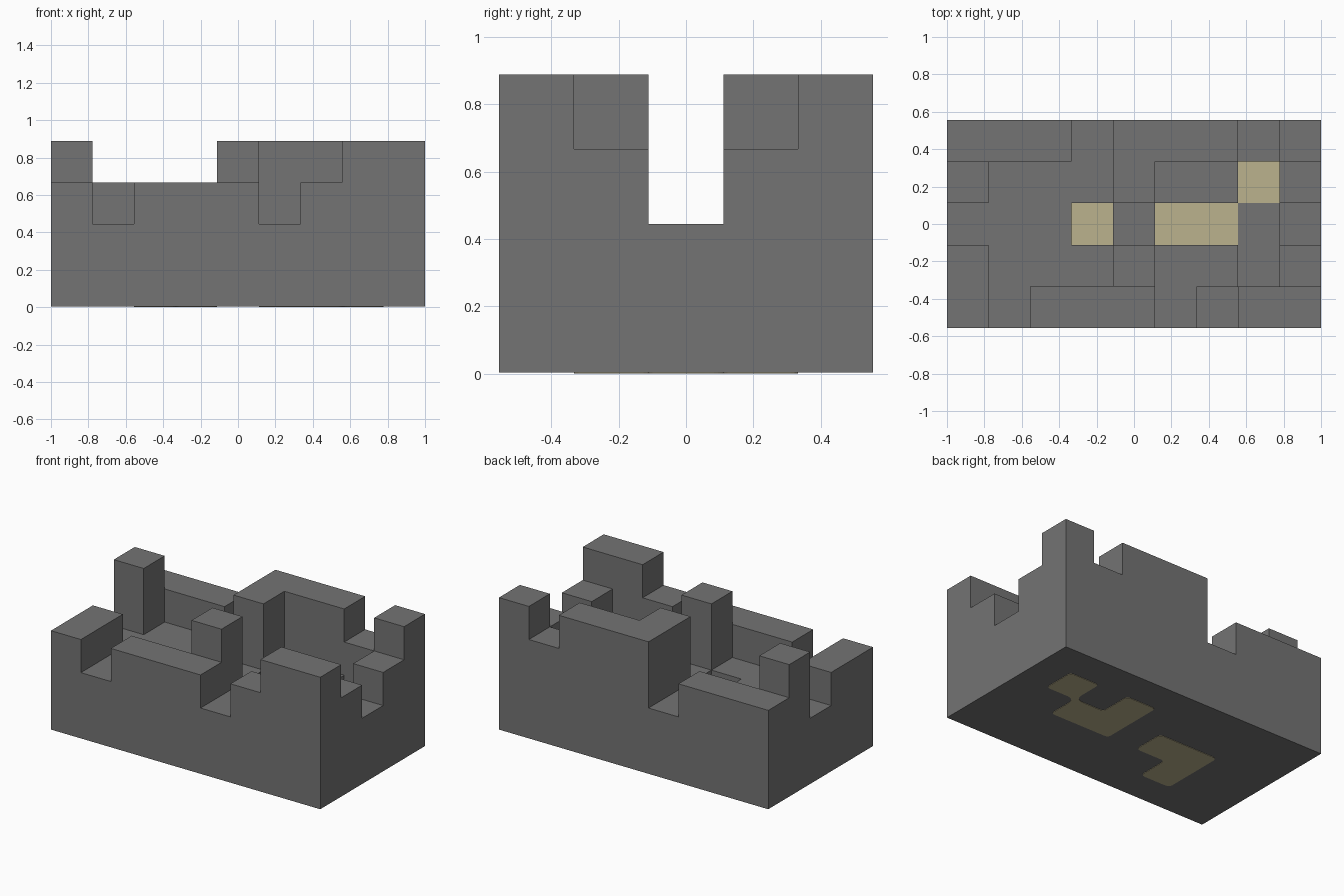
import bpy
import bmesh
from mathutils import Vector

cube = bpy.data.objects.get("Cube")
if cube:
    bpy.data.objects.remove(cube, do_unlink=True)

CELL = 2 / 9
# Heights in cells, one string per row, front row first
HEIGHTS = ["323332344", "322242213", "222121112", "422242213", "333244434"]
SAND_CELLS = {(3, 2), (5, 2), (6, 2), (7, 3), (5, 3), (2, 2), (2, 1)}
COLS, ROWS = len(HEIGHTS[0]), len(HEIGHTS)
PLATE = 0.003


def make_material(name, rgb):
    mat = bpy.data.materials.new(name)
    mat.use_nodes = True
    color = (*rgb, 1)
    mat.diffuse_color = color
    mat.node_tree.nodes["Principled BSDF"].inputs["Base Color"].default_value = color
    return mat


stone = make_material("stone_grey", (0.174, 0.174, 0.174))
sand = make_material("sand_tan", (0.50, 0.445, 0.27))


def place(x, y, z):
    """Grid corner to model position; the body rests on the floor plates."""
    return Vector(((x - COLS / 2) * CELL, (y - ROWS / 2) * CELL, max(z * CELL, PLATE)))


def finish(bm, name, materials):
    mesh = bpy.data.meshes.new(name)
    bm.to_mesh(mesh)
    bm.free()
    for mat in materials:
        mesh.materials.append(mat)
    obj = bpy.data.objects.new(name, mesh)
    bpy.context.collection.objects.link(obj)
    return obj


# Stepped block: only the exposed faces of the stacked cells
def build_block():
    filled = {(x, y, z) for y, row in enumerate(HEIGHTS)
              for x, h in enumerate(row) for z in range(int(h))}
    bm = bmesh.new()
    for cell in filled:
        for axis in range(3):
            for side in (0, 1):
                neighbour = list(cell)
                neighbour[axis] += 2 * side - 1
                if tuple(neighbour) in filled:
                    continue
                u, v = (axis + 1) % 3, (axis + 2) % 3
                verts = []
                for du, dv in ((0, 0), (1, 0), (1, 1), (0, 1)):
                    corner = list(cell)
                    corner[axis] += side
                    corner[u] += du
                    corner[v] += dv
                    verts.append(bm.verts.new(place(*corner)))
                face = bm.faces.new(verts if side else verts[::-1])
                # Sand shows on the floors of the pits
                is_pit = cell[2] == 0 and cell[:2] in SAND_CELLS
                face.material_index = int(is_pit and axis == 2 and side == 1)
    bmesh.ops.remove_doubles(bm, verts=bm.verts, dist=0.0001)
    bmesh.ops.dissolve_limit(bm, angle_limit=0.01, verts=bm.verts,
                             edges=bm.edges, delimit={'MATERIAL'})
    return finish(bm, "stepped_block", [stone, sand])


# Rounded sand plates on the underside
def build_plate(name, outline):
    bm = bmesh.new()
    verts = []
    for x, y in outline:
        p = place(x, y, 0)
        p.z = 0
        verts.append(bm.verts.new(p))
    bm.faces.new(verts[::-1])
    bmesh.ops.bevel(bm, geom=bm.verts[:], offset=0.13 * CELL, segments=3,
                    profile=0.5, affect='VERTICES', clamp_overlap=True)
    base = bm.faces[:]
    top = bmesh.ops.extrude_face_region(bm, geom=base, use_keep_orig=True)["geom"]
    moved = [g for g in top if isinstance(g, bmesh.types.BMVert)]
    bmesh.ops.translate(bm, verts=moved, vec=(0, 0, PLATE))
    bmesh.ops.recalc_face_normals(bm, faces=bm.faces)
    return finish(bm, name, [sand])


build_block()
N = 0.15  # half width of the neck joining two diagonal cells
build_plate("right_sand_plate", [(5, 2), (7, 2), (7, 3 - N), (7 + N, 3), (8, 3), (8, 4),
                                 (7, 4), (7, 3 + N), (7 - N, 3), (6, 3), (6, 4), (5, 4)])
build_plate("left_sand_plate", [(2, 1), (3, 1), (3, 2), (4, 2), (4, 3), (2, 3)])
